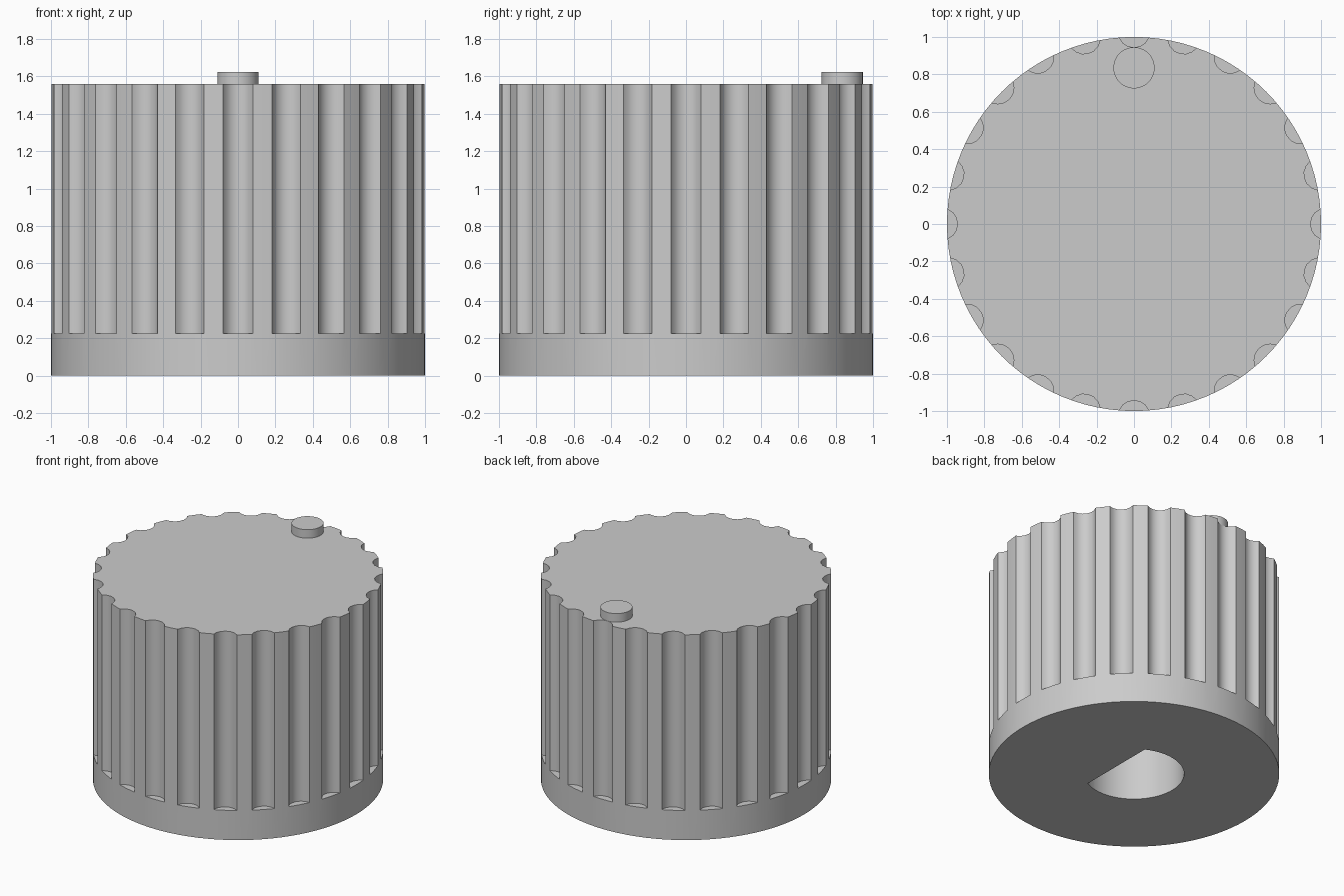
import bpy
import bmesh
import math
from mathutils import Vector

cube = bpy.data.objects.get("Cube")
if cube:
    bpy.data.objects.remove(cube, do_unlink=True)

HEIGHT = 1.56
RIM = 0.225
FLUTES = 24
BORE_RADIUS = 0.345
BORE_FLAT = 0.16
BORE_DEPTH = 1.15

grey = bpy.data.materials.new("plain grey")
grey.use_nodes = True
grey.diffuse_color = (0.6, 0.6, 0.6, 1)
grey.node_tree.nodes["Principled BSDF"].inputs["Base Color"].default_value = grey.diffuse_color


def arc(radius, start, end, steps, centre=(0, 0)):
    """Points on an arc, without the end point."""
    angles = [start + (end - start) * i / steps for i in range(steps)]
    return [(centre[0] + radius * math.cos(a), centre[1] + radius * math.sin(a)) for a in angles]


def prisms(name, profiles, bottom, top):
    """One object made of upright prisms, one for each closed profile."""
    bm = bmesh.new()
    for profile in profiles:
        face = bm.faces.new([bm.verts.new((x, y, bottom)) for x, y in profile])
        result = bmesh.ops.extrude_face_region(bm, geom=[face])
        raised = [v for v in result["geom"] if isinstance(v, bmesh.types.BMVert)]
        bmesh.ops.translate(bm, verts=raised, vec=Vector((0, 0, top - bottom)))
    bmesh.ops.recalc_face_normals(bm, faces=bm.faces)
    mesh = bpy.data.meshes.new(name)
    bm.to_mesh(mesh)
    bm.free()
    mesh.materials.append(grey)
    obj = bpy.data.objects.new(name, mesh)
    bpy.context.collection.objects.link(obj)
    return obj


def select(obj):
    bpy.ops.object.select_all(action="DESELECT")
    obj.select_set(True)
    bpy.context.view_layer.objects.active = obj


def cut(target, cutter):
    """Subtract the cutter, then discard it."""
    mod = target.modifiers.new("cut", "BOOLEAN")
    mod.operation = "DIFFERENCE"
    mod.solver = "EXACT"
    mod.object = cutter
    select(target)
    bpy.ops.object.modifier_apply(modifier=mod.name)
    bpy.data.objects.remove(cutter, do_unlink=True)


# Knob body
body = prisms("knob_body", [arc(1, 0, math.tau, 96)], 0, HEIGHT)

# Finger flutes around the side, open at the top
flutes = []
for i in range(FLUTES):
    a = math.tau * i / FLUTES
    flutes.append(arc(0.086, a, a + math.tau, 16, (1.03 * math.cos(a), 1.03 * math.sin(a))))
cut(body, prisms("flute_cutter", flutes, RIM, HEIGHT + 0.2))

# D-shaped shaft bore in the underside
half = math.acos(BORE_FLAT / BORE_RADIUS)
bore = arc(BORE_RADIUS, half, math.tau - half, 48)
bore.append((BORE_FLAT, -BORE_RADIUS * math.sin(half)))
cut(body, prisms("bore_cutter", [bore], -0.2, BORE_DEPTH))

# Raised pointer dot near the back edge
dot = prisms("pointer_dot", [arc(0.11, 0, math.tau, 48, (0, 0.835))], HEIGHT - 0.01, 1.625)

for part in (body, dot):
    select(part)
    bpy.ops.object.shade_smooth_by_angle(angle=math.radians(30))
